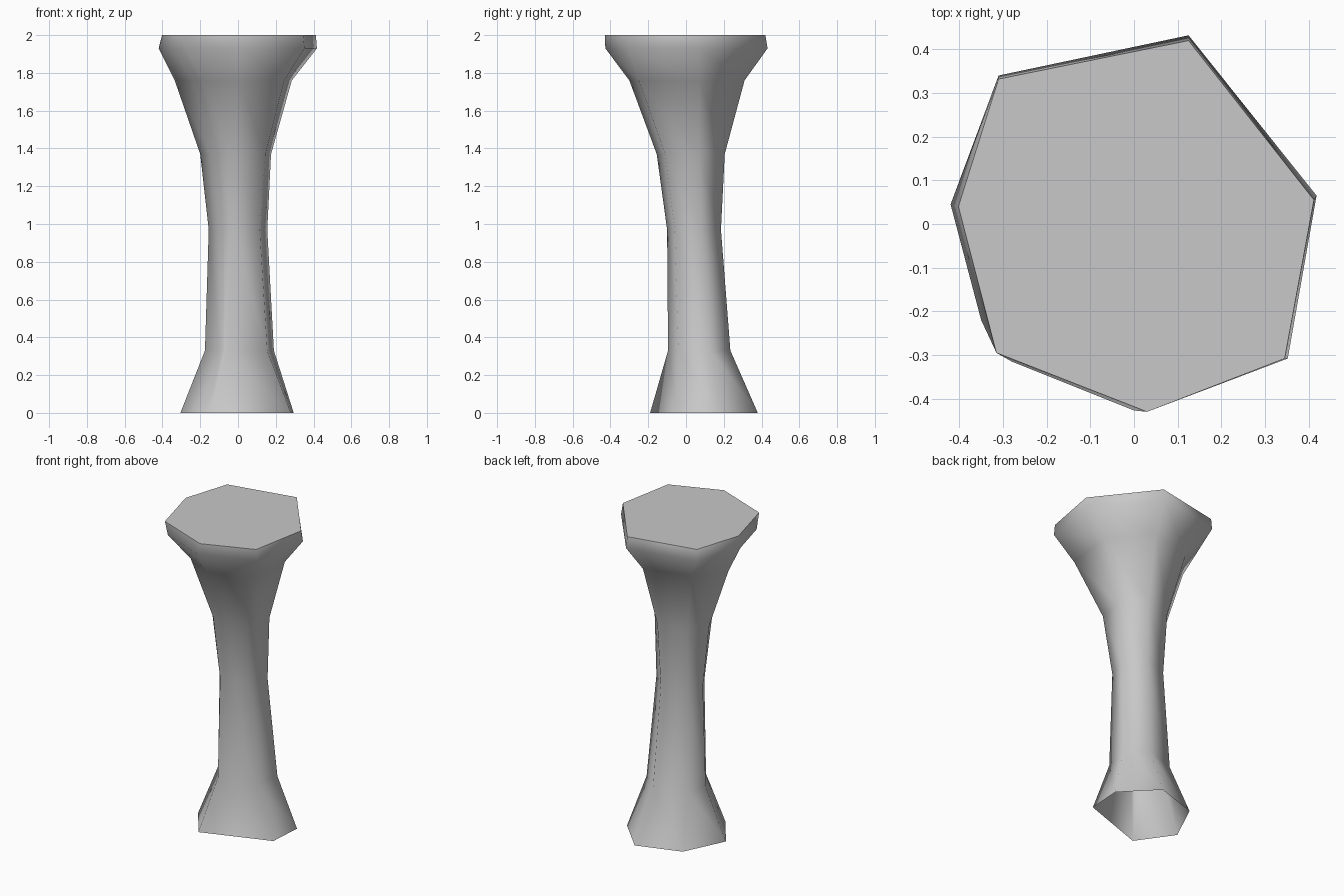
import bpy
import bmesh
import math

cube = bpy.data.objects.get("Cube")
if cube:
    bpy.data.objects.remove(cube, do_unlink=True)

# One plain stone grey
stone = bpy.data.materials.new("stone_grey")
stone.use_nodes = True
grey = (0.58, 0.58, 0.58, 1.0)
stone.diffuse_color = grey
stone.node_tree.nodes["Principled BSDF"].inputs["Base Color"].default_value = grey

# Irregular cross-sections from foot to rim, clockwise from the back right
# corner. Points that coincide are welded, so the foot is a hexagon and the
# rim a heptagon.
foot_corner = (-.15, -.19)
rim_corner = (-.315, -.295)
sections = {
    0.0: [(-.18, .29), (.1, .38), (.295, .18), (.28, -.04),
          foot_corner, foot_corner, foot_corner, (-.305, .03)],
    0.33: [(-.13, .17), (.07, .235), (.19, .13), (.155, -.04),
           (-.06, -.095), (-.08, -.09), (-.1, -.06), (-.175, .05)],
    0.97: [(-.105, .14), (.05, .185), (.155, .08), (.115, -.06),
           (-.02, -.1), (-.075, -.075), (-.11, -.03), (-.155, .05)],
    1.37: [(-.12, .16), (.06, .205), (.175, .07), (.145, -.11),
           (-.02, -.155), (-.1, -.11), (-.15, -.05), (-.2, .05)],
    1.76: [(-.2, .23), (.09, .31), (.285, .07), (.245, -.25),
           (0, -.3), (-.19, -.21), (-.24, -.14), (-.335, .045)],
    1.93: [(-.31, .34), (.125, .432), (.418, .065), (.352, -.308),
           (0, -.427), (-.28, -.315), (-.35, -.22), (-.42, .045)],
    2.0: [(-.31, .332), (.125, .42), (.412, .055), (.345, -.308),
          (.03, -.43), rim_corner, rim_corner, (-.402, .04)],
}


def add_ring(bm, z, section):
    """Add one cross-section, reusing the vertex where points coincide."""
    made = {}
    ring = []
    for point in section:
        if point not in made:
            made[point] = bm.verts.new((*point, z))
        ring.append(made[point])
    return ring


def bridge(bm, low, high):
    """Wall between two rings, with triangles where corners are welded."""
    count = len(low)
    for i in range(count):
        j = (i + 1) % count
        corners = dict.fromkeys((low[i], high[i], high[j], low[j]))
        if len(corners) > 2:
            bm.faces.new(list(corners))


# Flared column: open underneath, flat top
bm = bmesh.new()
rings = [add_ring(bm, z, section) for z, section in sections.items()]
for low, high in zip(rings, rings[1:]):
    bridge(bm, low, high)
bm.faces.new(list(dict.fromkeys(reversed(rings[-1]))))

mesh = bpy.data.meshes.new("flared_column")
bm.to_mesh(mesh)
bm.free()
mesh.materials.append(stone)
column = bpy.data.objects.new("flared_column", mesh)
bpy.context.collection.objects.link(column)

# Soft sides, crisp rim
bpy.ops.object.select_all(action="DESELECT")
column.select_set(True)
bpy.context.view_layer.objects.active = column
bpy.ops.object.shade_smooth_by_angle(angle=math.radians(65))
